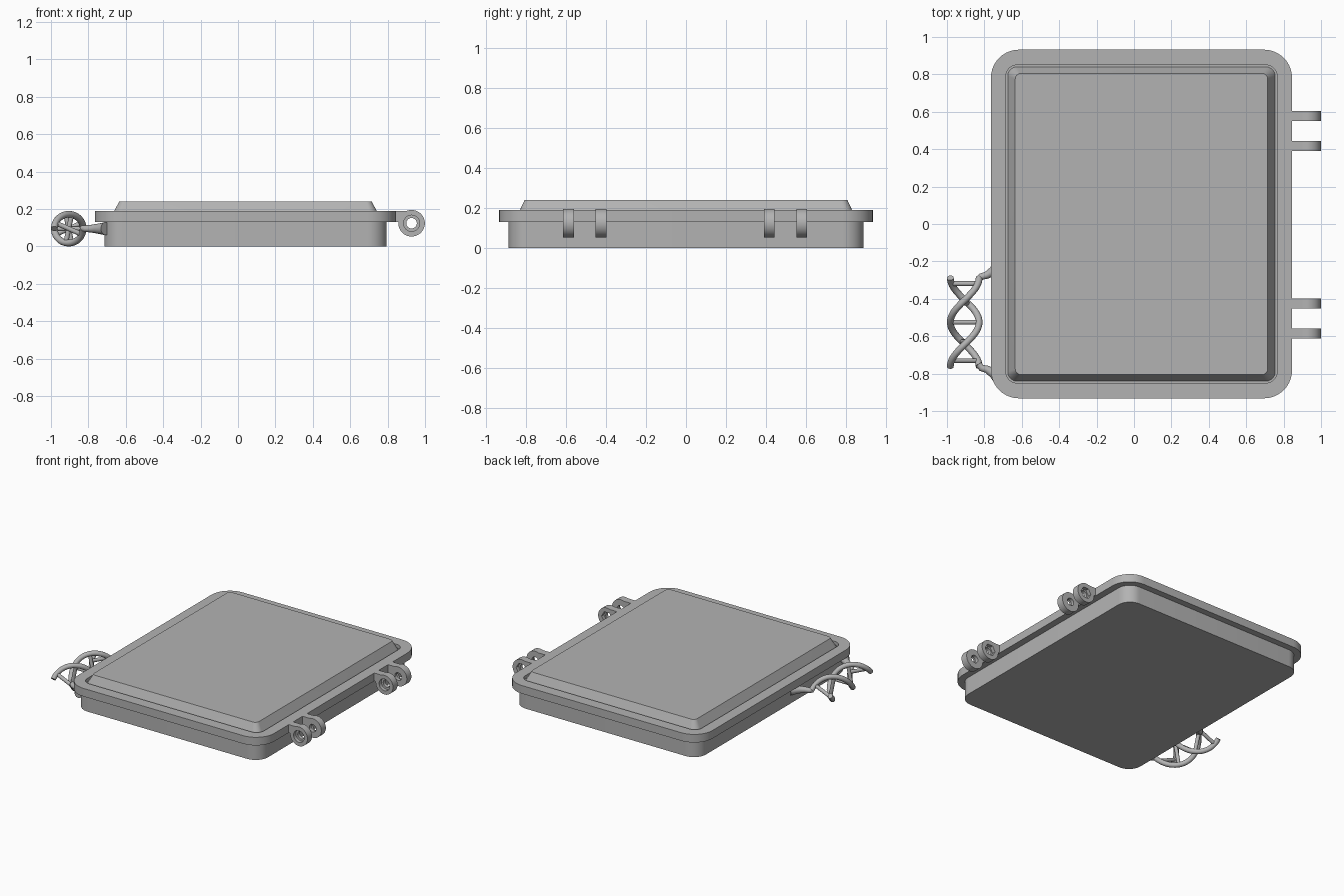
import bpy, bmesh, math
from mathutils import Vector

if "Cube" in bpy.data.objects:
    bpy.data.objects.remove(bpy.data.objects["Cube"], do_unlink=True)

grey = bpy.data.materials.new("plain grey")
grey.use_nodes = True
grey.diffuse_color = (0.45, 0.45, 0.45, 1)
grey.node_tree.nodes["Principled BSDF"].inputs["Base Color"].default_value = grey.diffuse_color


def finish(bm, name):
    bmesh.ops.recalc_face_normals(bm, faces=bm.faces)
    mesh = bpy.data.meshes.new(name)
    bm.to_mesh(mesh)
    bm.free()
    mesh.materials.append(grey)
    obj = bpy.data.objects.new(name, mesh)
    bpy.context.collection.objects.link(obj)
    bpy.ops.object.select_all(action="DESELECT")
    obj.select_set(True)
    bpy.context.view_layer.objects.active = obj
    bpy.ops.object.shade_smooth_by_angle(angle=math.radians(30))
    return obj


def loft(loops, name, closed=False):
    """Skin equal-length point loops; cap the ends unless closed."""
    bm = bmesh.new()
    rings = [[bm.verts.new(p) for p in loop] for loop in loops]
    pairs = list(zip(rings, rings[1:]))
    if closed:
        pairs.append((rings[-1], rings[0]))
    else:
        bm.faces.new(rings[0])
        bm.faces.new(rings[-1])
    for a, b in pairs:
        for i in range(len(a)):
            j = (i + 1) % len(a)
            bm.faces.new((a[i], a[j], b[j], b[i]))
    return finish(bm, name)


def rounded_rect(hx, hy, r, z, cx=0.04, steps=10):
    pts = []
    for k, (sx, sy) in enumerate([(1, 1), (-1, 1), (-1, -1), (1, -1)]):
        for i in range(steps + 1):
            a = math.pi / 2 * (k + i / steps)
            pts.append((cx + sx * (hx - r) + r * math.cos(a),
                        sy * (hy - r) + r * math.sin(a), z))
    return pts


def tube(points, radii, name, sides=16):
    points = [Vector(p) for p in points]
    loops = []
    for i, p in enumerate(points):
        t = (points[min(i + 1, len(points) - 1)] - points[max(i - 1, 0)]).normalized()
        ref = Vector((0, 0, 1)) if abs(t.z) < 0.95 else Vector((0, 1, 0))
        u = t.cross(ref).normalized()
        v = t.cross(u)
        loops.append([p + radii[i] * (u * math.cos(a) + v * math.sin(a))
                      for a in (math.tau * k / sides for k in range(sides))])
    return loft(loops, name)


# Case: body, overhanging rim, groove and raised sloped panel
loft([rounded_rect(*s) for s in [
    (0.755, 0.885, 0.10, 0), (0.755, 0.885, 0.10, 0.13),
    (0.805, 0.932, 0.15, 0.13), (0.805, 0.932, 0.15, 0.19),
    (0.725, 0.85, 0.06, 0.19), (0.725, 0.85, 0.06, 0.165),
    (0.715, 0.84, 0.05, 0.165), (0.675, 0.805, 0.03, 0.24)]], "case")

# Hinge lugs: front one of each pair has a round recess, back one a hex recess
HX, HZ, R, HOLE, POCKET, WIDTH = 0.928, 0.124, 0.071, 0.028, 0.043, 0.053


def lug(y, side, hexagonal, name):
    def ring(r, dy, hexed=False):
        out = []
        for k in range(48):
            a = math.tau * k / 48
            rr = r
            if hexed:
                rr = r * math.cos(math.pi / 6) / math.cos(a % (math.pi / 3) - math.pi / 6)
            out.append((HX + rr * math.cos(a), y + side * dy, HZ + rr * math.sin(a)))
        return out
    h = WIDTH / 2
    loft([ring(R, -h), ring(R, h), ring(POCKET, h, hexagonal),
          ring(POCKET, 0, hexagonal), ring(HOLE, 0), ring(HOLE, -h)],
         name + "_eye", closed=True)
    arm = [(0.82, 0.13), (0.87, 0.13), (0.893, 0.165), (0.928, 0.19), (0.82, 0.19)]
    loft([[(x, y + d, z) for x, z in arm] for d in (-h, h)], name + "_arm")


for place, yc in (("front", -0.505), ("back", 0.497)):
    lug(yc - 0.081, -1, False, place + "_hinge_front_lug")
    lug(yc + 0.081, 1, True, place + "_hinge_back_lug")

# Double helix handle
AX, AZ, Y0, Y1, HR, TR = -0.905, 0.095, -0.762, -0.288, 0.077, 0.018


def strand_point(y, sign):
    a = math.tau * (y - Y0) / (Y1 - Y0)
    return Vector((AX - sign * HR * math.cos(a), y, AZ + sign * HR * math.sin(a)))


ys = [Y0 + (Y1 - Y0) * i / 48 for i in range(49)]
for name, sign in (("outer_strand", 1), ("inner_strand", -1)):
    tube([strand_point(y, sign) for y in ys], [TR] * len(ys), name)

for i in range(5):
    y = -0.525 + (i - 2) * 0.103
    tube([strand_point(y, 1), strand_point(y, -1)], [0.013] * 2, "rung_%d" % (i + 1))

# Flared roots joining the handle to the case
for name, y, s in (("front_root", Y0, -1), ("back_root", Y1, 1)):
    p = strand_point(y, -1)
    tube([p - Vector((0.003, s * 0.012, 0)), p + Vector((0.012, s * 0.007, 0)),
          p + Vector((0.04, s * 0.014, 0)), p + Vector((0.075, s * 0.035, 0)),
          p + Vector((0.12, s * 0.08, 0))],
         [TR, TR, 0.02, 0.026, 0.035], name)
